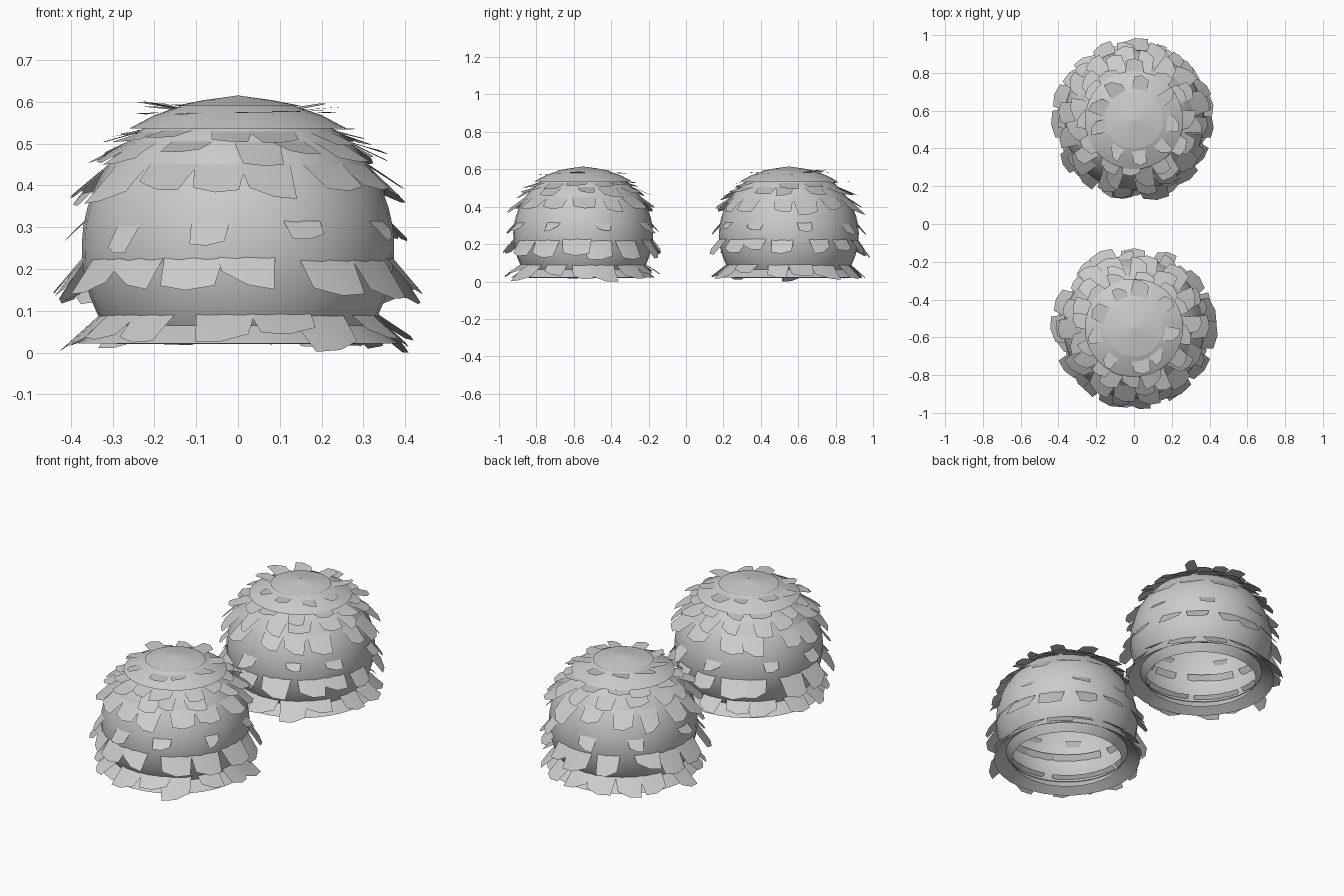
import bpy, math, random
from math import sin, cos, pi

if "Cube" in bpy.data.objects:
    bpy.data.objects.remove(bpy.data.objects["Cube"])

random.seed(11)
RX, RZ, CZ = 0.374, 0.362, 0.25      # body ellipsoid radii and centre height

mat = bpy.data.materials.new("light grey")
mat.diffuse_color = (0.6, 0.6, 0.6, 1)
mat.use_nodes = True
mat.node_tree.nodes["Principled BSDF"].inputs["Base Color"].default_value = mat.diffuse_color


def make(name, verts, faces, cy, smooth=40):
    me = bpy.data.meshes.new(name)
    me.from_pydata(verts, [], faces)
    me.materials.append(mat)
    ob = bpy.data.objects.new(name, me)
    ob.location.y = cy
    bpy.context.collection.objects.link(ob)
    bpy.ops.object.select_all(action='DESELECT')
    ob.select_set(True)
    bpy.context.view_layer.objects.active = ob
    bpy.ops.object.shade_smooth_by_angle(angle=math.radians(smooth))
    return ob


def lathe(name, profile, cy, n=32):
    """Open surface of revolution, profile runs from top to bottom."""
    verts = [(r * cos(2 * pi * i / n), r * sin(2 * pi * i / n), z)
             for r, z in profile for i in range(n)]
    faces = [(k * n + i, (k + 1) * n + i, (k + 1) * n + (i + 1) % n, k * n + (i + 1) % n)
             for k in range(len(profile) - 1) for i in range(n)]
    return make(name, verts, faces, cy)


# tuft rows: root radius, root z, tip radius, tip z, count, width
ROWS = [(0.13, 0.578, 0.235, 0.588, 9, 0.09),
        (0.22, 0.535, 0.305, 0.520, 12, 0.11),
        (0.265, 0.505, 0.350, 0.468, 13, 0.115),
        (0.305, 0.455, 0.392, 0.385, 14, 0.13),
        (0.350, 0.330, 0.405, 0.270, 9, 0.10),
        (0.352, 0.250, 0.425, 0.155, 15, 0.15),
        (0.315, 0.105, 0.405, 0.035, 15, 0.15)]


def tufts(name, row, cy):
    """Straight ragged blades sticking out of the body, drooping downwards."""
    r0, z0, r1, z1, count, width = row
    verts, faces = [], []
    turn = random.uniform(0, 6)
    for i in range(count):
        a = turn + 2 * pi * i / count + random.uniform(-.1, .1)
        half = width * random.uniform(.75, 1.1) / 2
        long = random.uniform(.78, 1.15)
        slant = random.uniform(-.25, .25)
        lift = random.uniform(-.02, .015)
        b = len(verts)
        # root, middle and slanted notched tip
        for t, jag in ((0, 0), (.5, 0), (long, 1)):
            for s in (-1, 0, 1):
                u = t + jag * (slant * s + (.12 if s == 0 else 0))
                r = r0 + (r1 - r0) * u
                ang = a + s * half * (1 - .12 * t) / r
                z = z0 + (z1 - z0) * u + lift * t
                verts.append((r * cos(ang), r * sin(ang), max(z, 0)))
        for k in (0, 3):
            for j in (0, 1):
                faces.append((b + k + j, b + k + 3 + j, b + k + 4 + j, b + k + 1 + j))
    return make(name, verts, faces, cy)


for side, cy in (("front", -0.55), ("back", 0.55)):
    # round hollow body, open underneath
    end = math.acos((0.02 - CZ) / RZ)
    prof = [(RX * sin(p), CZ + RZ * cos(p)) for p in
            [0.35 + (end - 0.35) * k / 16 for k in range(17)]]
    lathe(side + "_body", prof, cy)
    # flared skirt around the foot of the body
    lathe(side + "_skirt", [(0.318, 0.066), (0.352, 0.044), (0.385, 0.021)], cy)
    # overlapping crown layers
    lathe(side + "_crown", [(0.001, 0.615), (0.08, 0.604), (0.152, 0.590)], cy)
    lathe(side + "_upper_layer", [(0.13, 0.592), (0.20, 0.568), (0.26, 0.536)], cy)
    # shaggy tuft rows
    for i, row in enumerate(ROWS):
        tufts(f"{side}_tuft_row_{i + 1}", row, cy)
